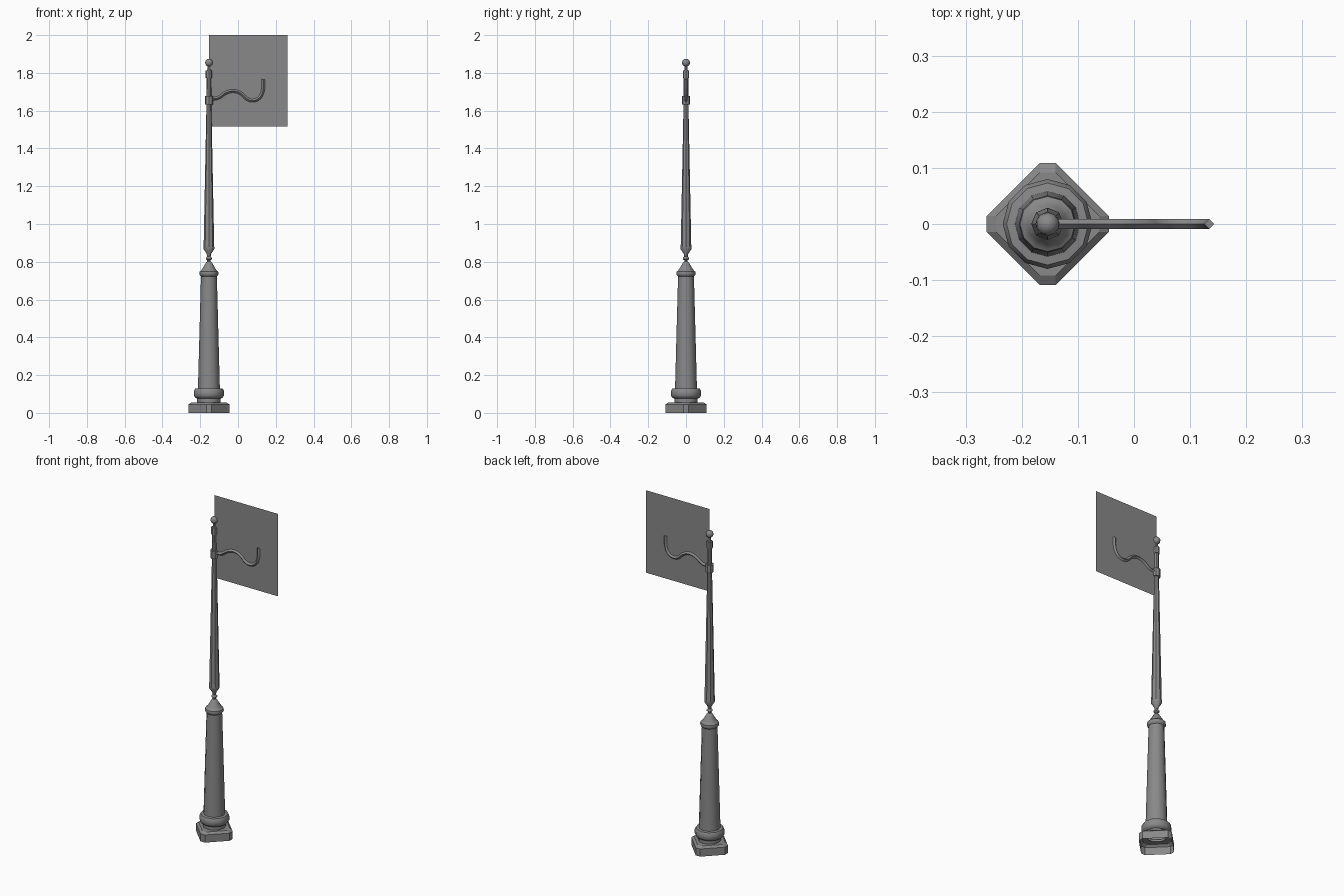
import bpy, bmesh, math

cube = bpy.data.objects.get("Cube")
if cube:
    bpy.data.objects.remove(cube, do_unlink=True)

AXIS_X = -0.154

grey = bpy.data.materials.new("iron grey")
grey.use_nodes = True
grey.diffuse_color = (0.25, 0.25, 0.25, 1)
grey.node_tree.nodes["Principled BSDF"].inputs["Base Color"].default_value = grey.diffuse_color


def add_object(name, bm, smooth=True):
    mesh = bpy.data.meshes.new(name)
    bmesh.ops.recalc_face_normals(bm, faces=bm.faces)
    bm.to_mesh(mesh)
    bm.free()
    mesh.materials.append(grey)
    obj = bpy.data.objects.new(name, mesh)
    bpy.context.collection.objects.link(obj)
    if smooth:
        bpy.ops.object.select_all(action='DESELECT')
        obj.select_set(True)
        bpy.context.view_layer.objects.active = obj
        bpy.ops.object.shade_smooth_by_angle(angle=math.radians(40))
    return obj


def loft(name, rings, cap_top=False, cap_bottom=False, smooth=True):
    """Skin a stack of rings, each a list of points."""
    bm = bmesh.new()
    loops = [[bm.verts.new(p) for p in ring] for ring in rings]
    n = len(loops[0])
    for low, high in zip(loops, loops[1:]):
        for i in range(n):
            j = (i + 1) % n
            bm.faces.new((low[i], low[j], high[j], high[i]))
    if cap_top:
        bm.faces.new(loops[-1])
    if cap_bottom:
        bm.faces.new(loops[0][::-1])
    return add_object(name, bm, smooth)


def turned(name, profile, sides, **caps):
    """Turn a (radius, height) profile around the post axis."""
    step = 2 * math.pi / sides
    rings = [[(AXIS_X + r * math.cos(i * step), r * math.sin(i * step), z)
              for i in range(sides)] for r, z in profile]
    return loft(name, rings, **caps)


def diamond(r, z, cut=0.014):
    """Square on its corner with clipped points."""
    pts = [(r, -cut), (r, cut), (cut, r), (-cut, r),
           (-r, cut), (-r, -cut), (-cut, -r), (cut, -r)]
    return [(AXIS_X + x, y, z) for x, y in pts]


# Plinth, open underneath
loft("plinth", [diamond(0.109, 0), diamond(0.109, 0.045),
                diamond(0.092, 0.056), diamond(0.05, 0.056)], smooth=False)

# Moulded foot and tapered column
turned("column_foot", [(0.062, 0.056), (0.062, 0.076), (0.072, 0.08), (0.08, 0.092),
                       (0.08, 0.115), (0.073, 0.128), (0.058, 0.13)], 12)
turned("column", [(0.058, 0.128), (0.042, 0.725)], 12)
turned("column_cap", [(0.042, 0.723), (0.049, 0.73), (0.051, 0.738), (0.049, 0.748),
                      (0.042, 0.752), (0.034, 0.765), (0.022, 0.785),
                      (0.015, 0.797), (0.009, 0.802)], 12, cap_top=True)

# Slim shaft with turned neck
turned("shaft", [(0.009, 0.8), (0.009, 0.808), (0.016, 0.814), (0.016, 0.82),
                 (0.009, 0.828), (0.012, 0.842), (0.029, 0.868), (0.028, 0.882),
                 (0.013, 1.635), (0.012, 1.775)], 8)

# Bracket collar and upper collar
for name, r, low, high in (("bracket_collar", 0.022, 1.632, 1.678),
                           ("upper_collar", 0.017, 1.772, 1.812)):
    turned(name, [(r, low), (r, high)], 8, cap_top=True, cap_bottom=True)

# Finial
turned("finial_stem", [(0.012, 1.81), (0.007, 1.822), (0.007, 1.84)], 8)
bm = bmesh.new()
bmesh.ops.create_uvsphere(bm, u_segments=10, v_segments=8, radius=0.021)
bmesh.ops.translate(bm, vec=(AXIS_X, 0, 1.854), verts=bm.verts)
add_object("finial_ball", bm)

# Curved bracket arm
curve = bpy.data.curves.new("bracket_arm", 'CURVE')
curve.dimensions = '3D'
curve.bevel_depth = 0.009
curve.bevel_resolution = 0
curve.resolution_u = 5
curve.use_fill_caps = True
path = [(-0.14, 1.662), (-0.105, 1.668), (-0.065, 1.694), (-0.022, 1.704),
        (0.02, 1.688), (0.048, 1.662), (0.082, 1.654), (0.115, 1.67),
        (0.131, 1.705), (0.134, 1.766)]
spline = curve.splines.new('BEZIER')
spline.bezier_points.add(len(path) - 1)
for point, (x, z) in zip(spline.bezier_points, path):
    point.co = (x, 0, z)
    point.handle_left_type = point.handle_right_type = 'AUTO'
curve.materials.append(grey)
arm = bpy.data.objects.new("bracket_arm", curve)
bpy.context.collection.objects.link(arm)
bpy.ops.object.select_all(action='DESELECT')
arm.select_set(True)
bpy.context.view_layer.objects.active = arm
bpy.ops.object.convert(target='MESH')
bpy.ops.object.shade_smooth_by_angle(angle=math.radians(60))

# Flat hanging panel
bm = bmesh.new()
bm.faces.new([bm.verts.new((x, 0, z)) for x, z in
              ((AXIS_X, 1.515), (0.262, 1.515), (0.262, 2), (AXIS_X, 2))])
add_object("panel", bm, smooth=False)
